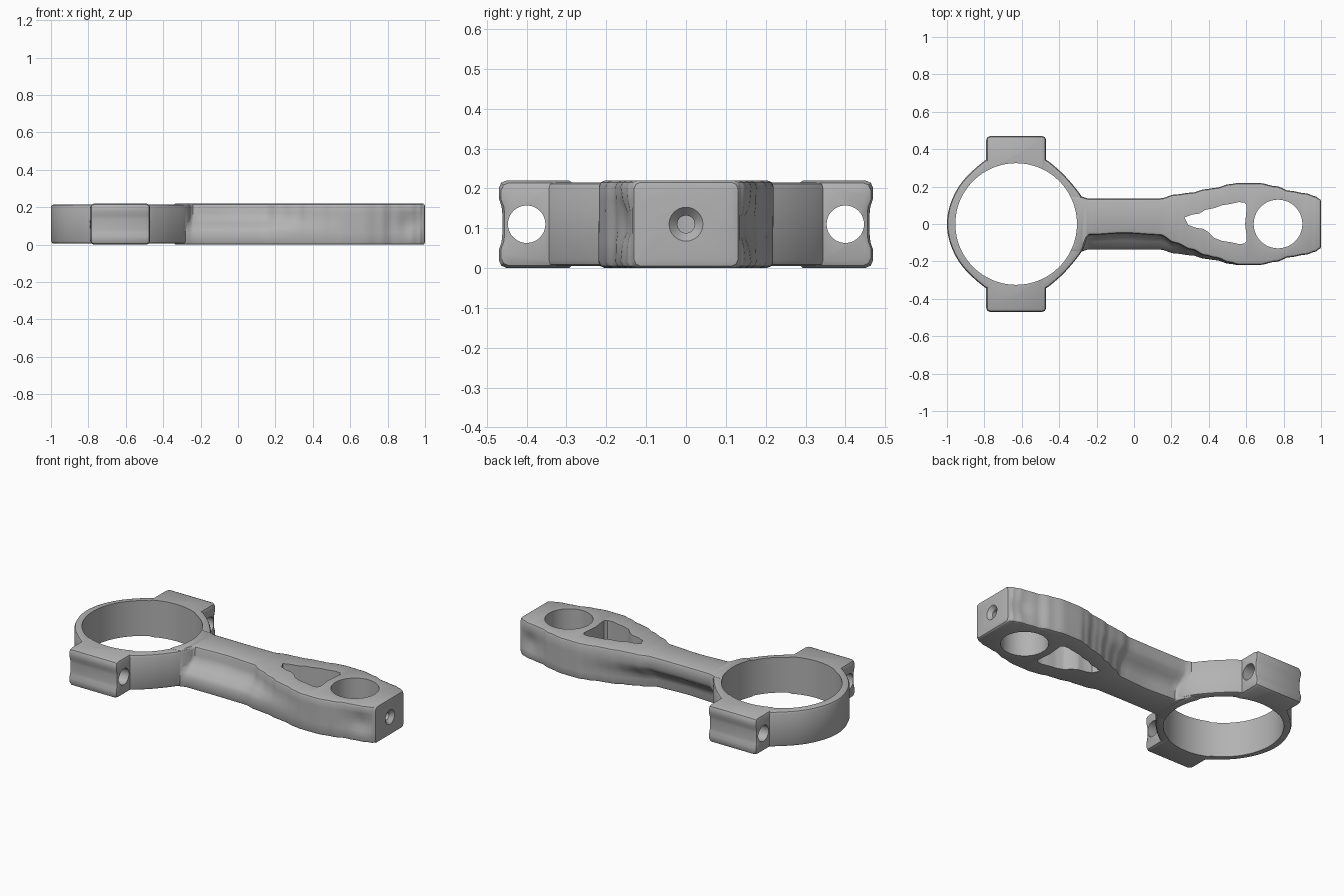
import bpy, bmesh, math
from mathutils import Vector, Matrix

cube = bpy.data.objects.get("Cube")
if cube:
    bpy.data.objects.remove(cube, do_unlink=True)

H = 0.22
RING_X, PIN_X = -0.63, 0.77

steel = bpy.data.materials.new("grey_steel")
steel.use_nodes = True
steel.diffuse_color = (0.45, 0.45, 0.45, 1)
steel.node_tree.nodes["Principled BSDF"].inputs["Base Color"].default_value = (0.45, 0.45, 0.45, 1)


def loft(name, loops):
    """Skin a row of equal closed loops and cap both ends."""
    bm = bmesh.new()
    rows = [[bm.verts.new(p) for p in loop] for loop in loops]
    n = len(rows[0])
    for a, b in zip(rows, rows[1:]):
        for i in range(n):
            j = (i + 1) % n
            bm.faces.new((a[i], a[j], b[j], b[i]))
    bm.faces.new(rows[0][::-1])
    bm.faces.new(rows[-1])
    bmesh.ops.recalc_face_normals(bm, faces=bm.faces)
    mesh = bpy.data.meshes.new(name)
    bm.to_mesh(mesh)
    bm.free()
    mesh.materials.append(steel)
    obj = bpy.data.objects.new(name, mesh)
    bpy.context.collection.objects.link(obj)
    return obj


def drill(name, radius, centre, axis, length, sides=64):
    """Round cutter along x or z."""
    bpy.ops.mesh.primitive_cylinder_add(vertices=sides, radius=radius, depth=length, location=centre,
                                        rotation=(0, math.pi / 2 if axis == "x" else 0, 0))
    obj = bpy.context.object
    obj.name = name
    obj.data.materials.append(steel)
    return obj


def combine(body, other, operation):
    mod = body.modifiers.new(operation.lower(), "BOOLEAN")
    mod.operation, mod.solver, mod.object = operation, "EXACT", other
    bpy.ops.object.select_all(action="DESELECT")
    bpy.context.view_layer.objects.active = body
    body.select_set(True)
    bpy.ops.object.modifier_apply(modifier=mod.name)
    bpy.data.objects.remove(other, do_unlink=True)


def smooth(t):
    return t * t * (3 - 2 * t)


# Rod: x, half width, side recess, waist pinch
stations = [(-0.4, 0.155, 0, 0), (-0.29, 0.148, 0, 0), (-0.24, 0.136, 0.9, 0), (-0.05, 0.135, 1, 0),
            (0.14, 0.137, 0.9, 0), (0.22, 0.158, 0.65, 0), (0.31, 0.168, 0.35, 0),
            (0.38, 0.186, 0.2, 0), (0.44, 0.194, 0.14, 0), (0.51, 0.213, 0.08, 0),
            (0.56, 0.220, 0.02, 0), (0.67, 0.219, 0, 0), (0.76, 0.202, 0, 0), (0.83, 0.178, 0, 0.004),
            (0.92, 0.164, 0, 0.016), (0.97, 0.148, 0, 0.008), (0.99, 0.135, 0, 0)]


def section(x, w, recess, pinch, inset=0.0):
    d, r = 0.085 * recess, 0.016
    # front side from bottom to top; the back is the same turned half round
    side = [(-w + r, 0), (-w + r * 0.3, r * 0.3), (-w, r), (-w + pinch * 0.3, 0.065),
            (-w + 0.15 * d + pinch, 0.09), (-w + 0.55 * d + pinch, 0.115), (-w + 0.85 * d + pinch, 0.14),
            (-w + d + pinch * 0.3, 0.17), (-w + d, H - r), (-w + d + r * 0.3, H - r * 0.3), (-w + d + r, H)]
    pts = side + [(-y, H - z) for y, z in side]
    k = 1 - inset / w
    kz = 1 - inset / (H / 2)
    return [(x, y * k, H / 2 + (z - H / 2) * kz) for y, z in pts]


loops = []
for a, b in zip(stations, stations[1:]):
    for i in range(5):
        t = i / 5
        s = smooth(t)
        loops.append(section(a[0] + (b[0] - a[0]) * t, *[p + (q - p) * s for p, q in zip(a[1:], b[1:])]))
x, w, _, _ = stations[-1]
loops += [section(x, w, 0, 0), section(x + 0.007, w, 0, 0, 0.005), section(x + 0.01, w, 0, 0, 0.016)]
body = loft("connecting_rod", loops)


# Big end ring, swelling a little toward the lugs and the rod
def ring_loop(z, inset):
    pts = []
    for i in range(128):
        a = 2 * math.pi * i / 128
        r = 0.366 + 0.022 * math.exp(-((abs(math.cos(a))) / 0.5) ** 4)
        r += 0.02 * math.exp(-((a if a < math.pi else a - 2 * math.pi) / 0.5) ** 4)
        r += 0.004 * math.exp(-((a - math.pi) / 0.3) ** 2)
        pts.append((RING_X + (r - inset) * math.cos(a), (r - inset) * math.sin(a), z))
    return pts


low, high = 0.005, H - 0.005
ring = loft("big_end_ring", [ring_loop(z, i) for z, i in
            ((low, 0.016), (low + 0.004, 0.005), (low + 0.015, 0),
             (high - 0.015, 0), (high - 0.004, 0.005), (high, 0.016))])
combine(body, ring, "UNION")

# Bolt lugs with a shallow groove along the outer face
for sign in (-1, 1):
    half = [(0.24, 0), (0.45, 0), (0.464, 0.006), (0.47, 0.02), (0.47, 0.045), (0.463, 0.065), (0.461, 0.085)]
    outline = half + [(y, H - z) for y, z in reversed(half)]
    loops = []
    for x, inset in ((-0.16, 0.02), (-0.154, 0.006), (-0.14, 0), (0.14, 0), (0.154, 0.006), (0.16, 0.02)):
        k = 1 - inset / (H / 2)
        loops.append([(RING_X + x, sign * (y - (inset if y > 0.3 else 0)), H / 2 + (z - H / 2) * k)
                      for y, z in outline])
    combine(body, loft("bolt_lug", loops), "UNION")

# Bores and bolt holes
combine(body, drill("big_bore", 0.325, (RING_X, 0, H / 2), "z", 1, 128), "DIFFERENCE")
combine(body, drill("pin_bore", 0.13, (PIN_X, 0, H / 2), "z", 1, 96), "DIFFERENCE")
for sign in (-1, 1):
    combine(body, drill("bolt_hole", 0.047, (RING_X, sign * 0.4, H / 2), "x", 0.6, 48), "DIFFERENCE")
combine(body, drill("oil_hole", 0.022, (0.95, 0, H / 2), "x", 0.2, 32), "DIFFERENCE")

# Dimple round the oil hole
bpy.ops.mesh.primitive_cone_add(vertices=32, radius1=0.022, radius2=0.05, depth=0.03,
                                location=(0.993, 0, H / 2), rotation=(0, math.pi / 2, 0))
dimple = bpy.context.object
dimple.data.materials.append(steel)
combine(body, dimple, "DIFFERENCE")

# Triangular window in the flare, wavy along its sloping sides
upper = [(0.27, 0.035), (0.31, 0.05), (0.35, 0.056), (0.38, 0.075), (0.43, 0.085), (0.47, 0.1),
         (0.52, 0.108), (0.56, 0.117), (0.59, 0.115), (0.603, 0.1), (0.6, 0.06), (0.594, 0)]
lower = [(x, -y) for x, y in reversed(upper[:-1])]
lower = [(x + (0.02 if x < 0.4 else 0), y + (0.03 if x < 0.4 else 0.01)) for x, y in lower]
window = loft("window_cutter", [[(x, y, z) for x, y in upper + lower] for z in (-0.2, 0.5)])
combine(body, window, "DIFFERENCE")

bpy.ops.object.select_all(action="DESELECT")
body.select_set(True)
bpy.context.view_layer.objects.active = body
bpy.ops.object.shade_smooth_by_angle(angle=math.radians(35))
